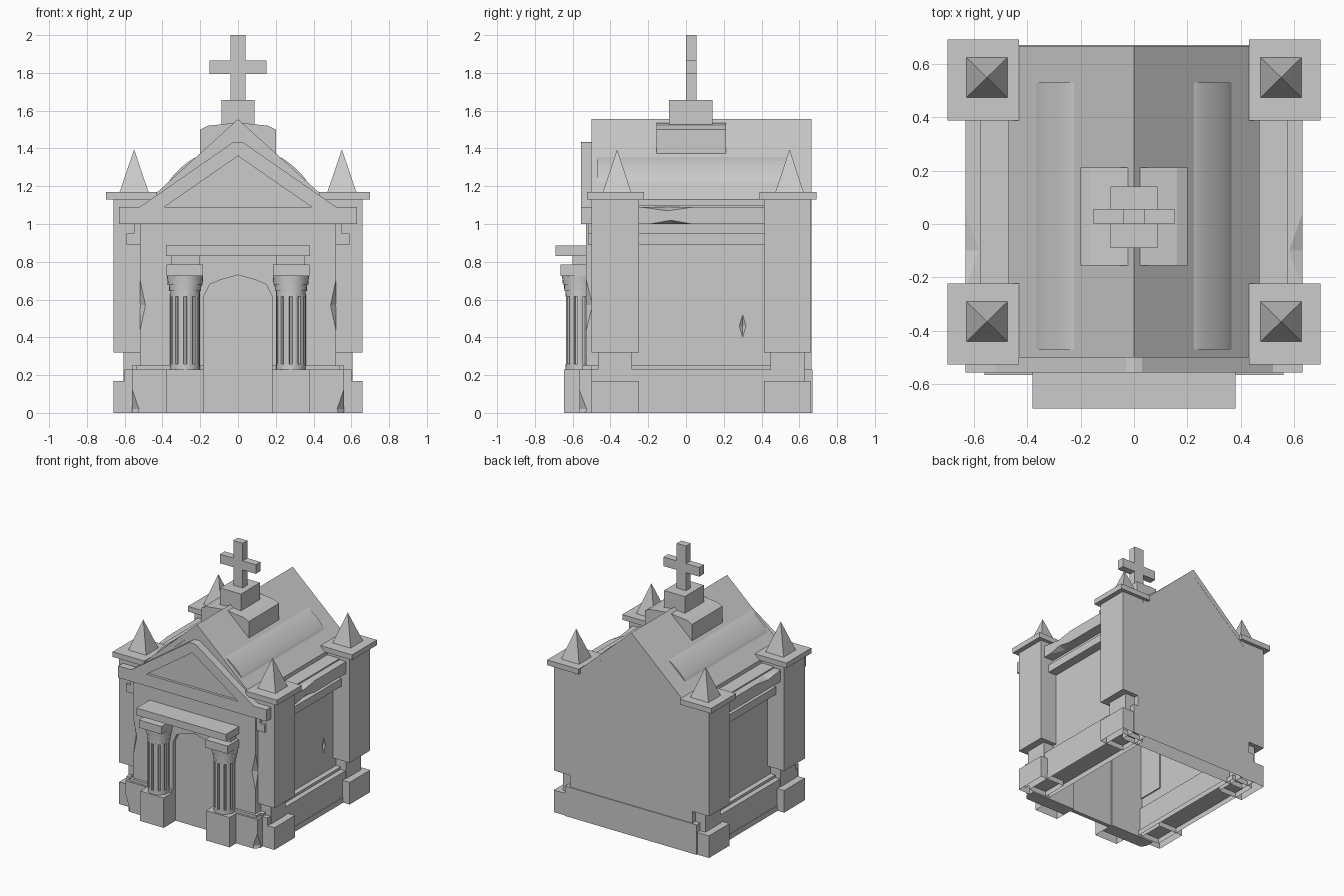
import bpy, bmesh
from math import sin, cos, pi
from mathutils import Vector

if "Cube" in bpy.data.objects:
    bpy.data.objects.remove(bpy.data.objects["Cube"])


def make(name, bm, mirror=False):
    bmesh.ops.recalc_face_normals(bm, faces=bm.faces)
    me = bpy.data.meshes.new(name)
    bm.to_mesh(me)
    bm.free()
    ob = bpy.data.objects.new(name, me)
    bpy.context.collection.objects.link(ob)
    if mirror:
        ob.modifiers.new("mirror", 'MIRROR')
    return ob


def prism(name, pts, a, b, axis='y', mirror=False, open_bottom=False):
    """Extrude a 2D outline from a to b along y (x,z outline) or z (x,y outline)."""
    bm = bmesh.new()
    place = (lambda p, t: (p[0], t, p[1])) if axis == 'y' else (lambda p, t: (p[0], p[1], t))
    face = bm.faces.new([bm.verts.new(place(p, a)) for p in pts])
    ext = bmesh.ops.extrude_face_region(bm, geom=[face])
    verts = [v for v in ext['geom'] if isinstance(v, bmesh.types.BMVert)]
    step = (0, b - a, 0) if axis == 'y' else (0, 0, b - a)
    bmesh.ops.translate(bm, verts=verts, vec=step)
    bmesh.ops.recalc_face_normals(bm, faces=bm.faces)
    if open_bottom:
        low = [f for f in bm.faces if all(abs(v.co.z - a) < 1e-5 for v in f.verts)]
        bmesh.ops.delete(bm, geom=low, context='FACES_ONLY')
    return make(name, bm, mirror)


def box(name, x0, x1, y0, y1, z0, z1, mirror=False, open_bottom=False):
    return prism(name, [(x0, y0), (x1, y0), (x1, y1), (x0, y1)], z0, z1, 'z', mirror, open_bottom)


def cone(name, x, y, r0, r1, z0, z1, n, mirror=True):
    bm = bmesh.new()
    bmesh.ops.create_cone(bm, cap_ends=True, segments=n, radius1=r0, radius2=r1, depth=z1 - z0)
    bmesh.ops.translate(bm, verts=bm.verts, vec=(x, y, (z0 + z1) / 2))
    return make(name, bm, mirror)


def chip(ob, center, size):
    """Break a small piece off an edge with a diamond cutter."""
    bm = bmesh.new()
    c, s = Vector(center), Vector(size)
    v = {}
    for i in range(3):
        for k in (-1, 1):
            d = Vector((0, 0, 0))
            d[i] = k * s[i]
            v[i, k] = bm.verts.new(c + d)
    for a in (-1, 1):
        for b in (-1, 1):
            for d in (-1, 1):
                bm.faces.new((v[0, a], v[1, b], v[2, d]))
    cutter = make("chip_cutter", bm)
    cutter.hide_render = True
    cutter.hide_viewport = True
    m = ob.modifiers.new("chip", 'BOOLEAN')
    m.operation, m.solver, m.object = 'DIFFERENCE', 'EXACT', cutter
    if len(ob.modifiers) > 1 and ob.modifiers[0].type == 'MIRROR':
        ob.modifiers.move(len(ob.modifiers) - 1, 0)


# Walls: arched front, sides, gabled back
arch = [(0.18, 0), (0.18, 0.62), (0.15, 0.68), (0.09, 0.705), (0, 0.73)]
left_arch = [(-x, z) for x, z in arch[-2::-1]]
front = prism("front_wall", [(0.52, 0), *arch, *left_arch, (-0.52, 0), (-0.52, 1.0), (0.52, 1.0)],
              -0.53, -0.46)
for s in (-1, 1):
    chip(front, (s * 0.52, -0.53, 0.57), (0.03, 0.035, 0.14))
box("door", -0.2, 0.2, -0.50, -0.47, 0, 0.75)
side = box("side_wall", 0.46, 0.52, -0.48, 0.64, 0.05, 1.05, True)
chip(side, (0.535, 0.30, 0.46), (0.03, 0.035, 0.12))
prism("back_wall", [(-0.52, 0.2), (0.52, 0.2), (0.52, 1.09), (0.46, 1.11), (0, 1.525),
                    (-0.46, 1.11), (-0.52, 1.09)], 0.60, 0.664)

# Plinth and trim
box("side_plinth", 0.44, 0.60, -0.50, 0.62, 0.04, 0.23, True, True)
box("side_plinth_foot", 0.42, 0.605, -0.45, 0.60, 0, 0.04, True, True)
box("side_trim", 0.46, 0.56, -0.50, 0.62, 0.23, 0.25, True)
box("back_plinth", -0.56, 0.56, 0.54, 0.67, 0, 0.23, False, True)
pl = box("front_plinth", 0.18, 0.56, -0.565, -0.46, 0, 0.23, True)
chip(pl, (0.565, -0.57, 0.02), (0.045, 0.05, 0.13))
box("front_trim", 0.18, 0.54, -0.55, -0.47, 0.23, 0.25, True)

# Side cornices
box("lower_cornice", 0.45, 0.59, -0.52, 0.63, 0.89, 0.95, True)
box("frieze", 0.45, 0.55, -0.52, 0.63, 0.95, 1.0, True)
cor = box("upper_cornice", 0.42, 0.63, -0.53, 0.63, 1.0, 1.09, True)
chip(cor, (0.63, -0.10, 1.09), (0.05, 0.14, 0.02))
chip(cor, (0.63, -0.08, 1.0), (0.05, 0.11, 0.02))
box("eave_step", 0.42, 0.575, -0.48, 0.63, 1.085, 1.10, True)

# Roof shell, front gable and rounded roof ribs
prism("roof", [(-0.47, 1.09), (-0.47, 1.13), (0, 1.555), (0.47, 1.13), (0.47, 1.09), (0, 1.50)],
      -0.50, 0.665)
prism("front_gable", [(-0.46, 1.09), (0, 1.53), (0.46, 1.09)], -0.495, -0.44)
a, b = Vector((0.20, 1.355)), Vector((0.368, 1.205))
out = Vector((0.67, 0.74))
rib = [a.lerp(b, (1 - cos(pi * i / 12)) / 2) + out * 0.025 * sin(pi * i / 12) for i in range(13)]
prism("roof_rib", [tuple(p) for p in rib], -0.47, 0.53, mirror=True)

# Pediment
box("entablature", -0.63, 0.63, -0.555, -0.44, 1.0, 1.09)
prism("pediment_frame", [(-0.52, 1.09), (-0.03, 1.43), (0, 1.435), (0.03, 1.43), (0.52, 1.09),
                         (0.39, 1.09), (0, 1.36), (-0.39, 1.09)], -0.555, -0.49)
prism("pediment_panel", [(-0.45, 1.085), (0, 1.40), (0.45, 1.085)], -0.535, -0.49)

# Corner piers with pyramid finials
for y, label in ((-0.375, "front"), (0.538, "rear")):
    box(label + "_pier_base", 0.45, 0.66, y - 0.125, y + 0.125, 0, 0.17, True, True)
    box(label + "_pier_neck", 0.47, 0.605, y - 0.09, y + 0.09, 0.17, 0.32, True)
    box(label + "_pier", 0.45, 0.66, y - 0.125, y + 0.125, 0.32, 1.13, True)
    box(label + "_pier_cap", 0.43, 0.698, y - 0.150, y + 0.152, 1.13, 1.17, True)
    bm = bmesh.new()
    base = [bm.verts.new((0.55 + sx * 0.078, y + 0.01 + sy * 0.076, 1.165))
            for sx, sy in ((-1, -1), (1, -1), (1, 1), (-1, 1))]
    tip = bm.verts.new((0.55, y + 0.01, 1.395))
    bm.faces.new(base)
    for i in range(4):
        bm.faces.new((base[i], base[(i + 1) % 4], tip))
    make(label + "_finial", bm, True)

# Porch: pedestals, fluted columns, stepped capitals and lintel
cx, cy = 0.28, -0.56
box("pedestal", 0.18, 0.38, -0.645, -0.48, 0, 0.23, True, True)
flutes = []
for i in range(10):
    for t, r in ((-0.32, 0.077), (0, 0.079), (0.32, 0.077), (0.38, 0.064), (0.62, 0.064)):
        ang = 2 * pi * (i + t) / 10
        flutes.append((cx + r * cos(ang), cy + r * sin(ang)))
prism("column_shaft", flutes, 0.25, 0.63, 'z', True)
cone("column_foot", cx, cy, 0.078, 0.078, 0.23, 0.26, 24)
cone("column_collar", cx, cy, 0.078, 0.078, 0.615, 0.645, 24)
cone("capital_lower", cx, cy, 0.084, 0.086, 0.645, 0.68, 24)
cone("capital_upper", cx, cy, 0.092, 0.096, 0.68, 0.725, 24)
box("capital_block", 0.185, 0.378, -0.665, -0.50, 0.725, 0.785, True)
box("capital_top", 0.205, 0.355, -0.60, -0.50, 0.785, 0.83, True)
box("lintel", -0.38, 0.38, -0.69, -0.52, 0.83, 0.885)

# Ridge saddle and cross
prism("ridge_saddle", [(-0.2, 1.36), (0.2, 1.36), (0.2, 1.50), (0.16, 1.52), (0.02, 1.535),
                       (-0.02, 1.535), (-0.16, 1.52), (-0.2, 1.50)], -0.155, 0.212)
box("cross_base", -0.088, 0.088, -0.09, 0.14, 1.525, 1.657)
half_cross = [(0.04, 1.65), (0.04, 1.795), (0.152, 1.795), (0.152, 1.865), (0.04, 1.865), (0.04, 2.0)]
prism("cross", half_cross + [(-x, z) for x, z in reversed(half_cross)], 0.0, 0.056)

# Smooth only the rounded parts
bpy.ops.object.select_all(action='DESELECT')
for ob in bpy.context.collection.objects:
    if ob.name.startswith(("roof_rib", "capital_lower", "capital_upper", "column_foot", "column_collar")):
        ob.select_set(True)
        bpy.context.view_layer.objects.active = ob
bpy.ops.object.shade_smooth_by_angle()
